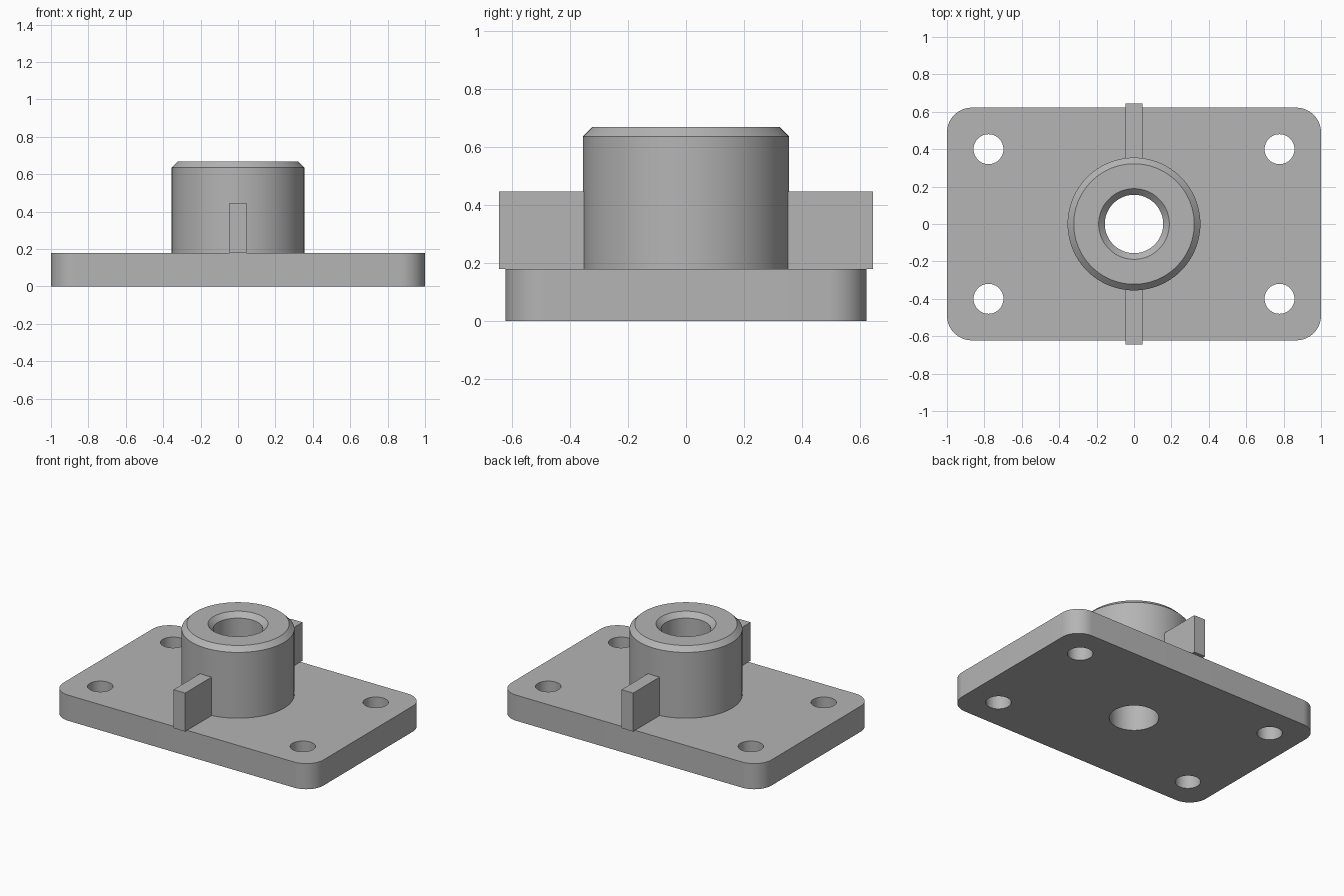
import bpy, bmesh
from math import cos, sin, pi, radians

PLATE_TOP, BOSS_TOP = 0.178, 0.668
BOSS_R, BORE_R, CHAMFER = 0.355, 0.156, 0.033
HALF_X, HALF_Y, CORNER = 1.0, 0.622, 0.133

if "Cube" in bpy.data.objects:
    bpy.data.objects.remove(bpy.data.objects["Cube"], do_unlink=True)

# Single grey metal
GREY = (0.46, 0.46, 0.46, 1)
metal = bpy.data.materials.new("grey metal")
metal.use_nodes = True
metal.diffuse_color = GREY
metal.node_tree.nodes["Principled BSDF"].inputs["Base Color"].default_value = GREY


def add_object(name, data):
    ob = bpy.data.objects.new(name, data)
    bpy.context.collection.objects.link(ob)
    data.materials.append(metal)
    return ob


def activate(ob):
    bpy.ops.object.select_all(action='DESELECT')
    ob.select_set(True)
    bpy.context.view_layer.objects.active = ob


def smooth(ob):
    activate(ob)
    bpy.ops.object.shade_smooth_by_angle(angle=radians(30))


def finish(bm, name):
    bmesh.ops.recalc_face_normals(bm, faces=bm.faces)
    mesh = bpy.data.meshes.new(name)
    bm.to_mesh(mesh)
    bm.free()
    return add_object(name, mesh)


def arc(cx, cy, r, start, sweep, steps):
    angles = [start + sweep * i / steps for i in range(steps + 1)]
    return [(cx + r * cos(a), cy + r * sin(a)) for a in angles]


def circle(cx, cy, r, n):
    return arc(cx, cy, r, 0, 2 * pi, n)[:-1]


# Base plate: rounded outline with bolt holes and bore, extruded
outline = []
for i, (sx, sy) in enumerate([(1, 1), (-1, 1), (-1, -1), (1, -1)]):
    outline += arc(sx * (HALF_X - CORNER), sy * (HALF_Y - CORNER), CORNER, i * pi / 2, pi / 2, 16)
loops = [outline, circle(0, 0, BORE_R, 96)]
loops += [circle(x, y, 0.08, 48) for x in (-0.778, 0.778) for y in (-0.4, 0.4)]

curve = bpy.data.curves.new("base_plate", 'CURVE')
curve.dimensions = '2D'
curve.fill_mode = 'BOTH'
curve.extrude = PLATE_TOP / 2
for loop in loops:
    spline = curve.splines.new('POLY')
    spline.points.add(len(loop) - 1)
    for point, (x, y) in zip(spline.points, loop):
        point.co = (x, y, 0, 1)
    spline.use_cyclic_u = True
plate = add_object("base_plate", curve)
activate(plate)
bpy.ops.object.convert(target='MESH')
plate = bpy.context.object
bm = bmesh.new()
bm.from_mesh(plate.data)
bmesh.ops.translate(bm, verts=bm.verts, vec=(0, 0, PLATE_TOP / 2))
bmesh.ops.remove_doubles(bm, verts=bm.verts, dist=0.0001)
bmesh.ops.recalc_face_normals(bm, faces=bm.faces)
bm.to_mesh(plate.data)
bm.free()
smooth(plate)

# Boss: chamfered ring, turned from its cross-section
section = [(BORE_R, PLATE_TOP), (BOSS_R, PLATE_TOP), (BOSS_R, BOSS_TOP - CHAMFER),
           (BOSS_R - CHAMFER, BOSS_TOP), (BORE_R + CHAMFER, BOSS_TOP),
           (BORE_R, BOSS_TOP - CHAMFER)]
bm = bmesh.new()
rings = [[bm.verts.new((x, y, z)) for x, y in circle(0, 0, r, 96)] for r, z in section]
for i, lower in enumerate(rings):
    upper = rings[(i + 1) % len(rings)]
    for j in range(len(lower)):
        k = (j + 1) % len(lower)
        bm.faces.new((lower[j], lower[k], upper[k], upper[j]))
smooth(finish(bm, "boss"))

# Ribs: front and back, rooted inside the boss wall
RIB_IN, RIB_OUT, RIB_TOP, RIB_WIDTH = 0.33, 0.644, 0.445, 0.089
for name, side in (("front_rib", -1), ("back_rib", 1)):
    bm = bmesh.new()
    bmesh.ops.create_cube(bm, size=1)
    bmesh.ops.scale(bm, verts=bm.verts, vec=(RIB_WIDTH, RIB_OUT - RIB_IN, RIB_TOP - PLATE_TOP))
    bmesh.ops.translate(bm, verts=bm.verts,
                        vec=(0, side * (RIB_IN + RIB_OUT) / 2, (RIB_TOP + PLATE_TOP) / 2))
    finish(bm, name)
